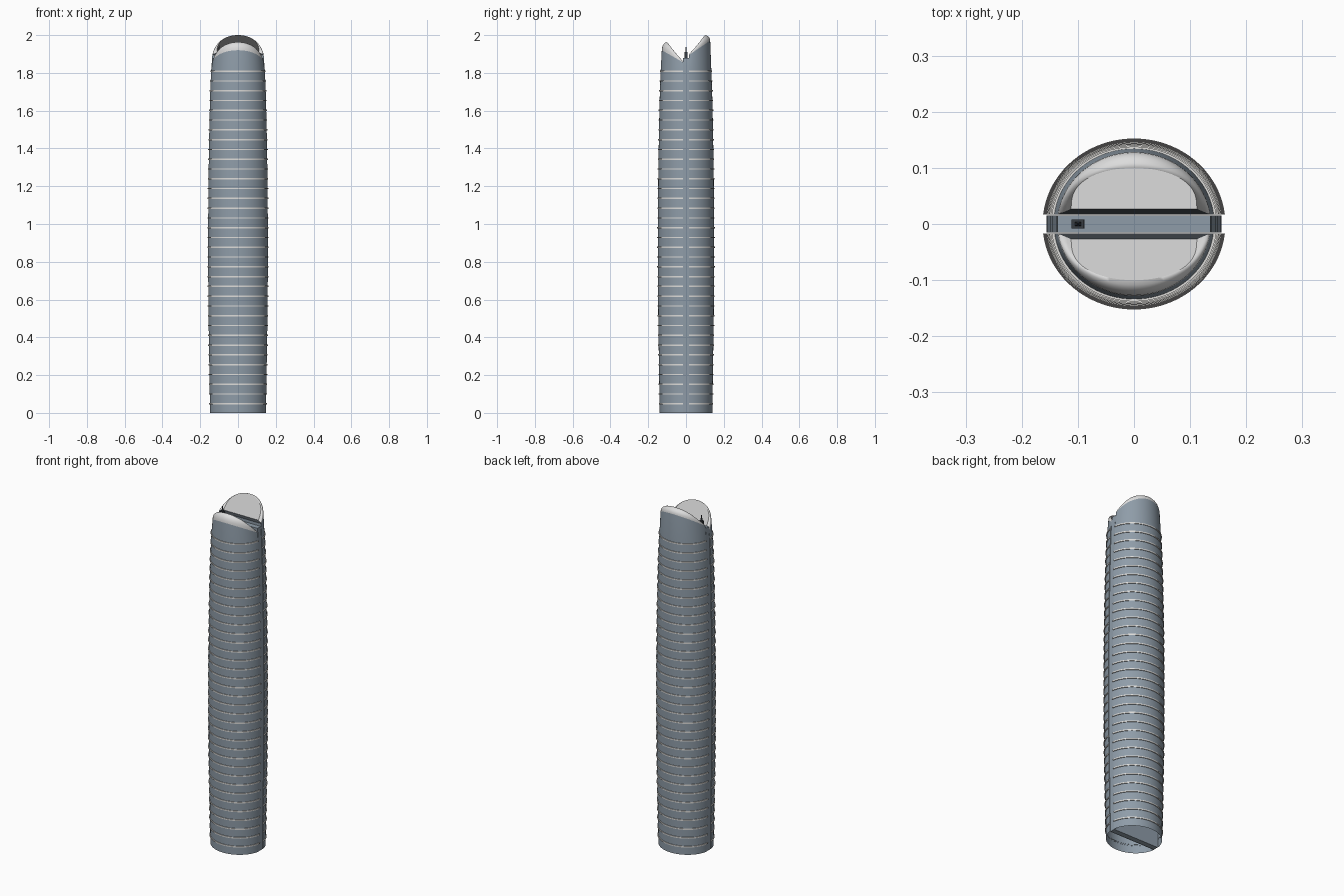
import bpy, bmesh, math

if "Cube" in bpy.data.objects:
    bpy.data.objects.remove(bpy.data.objects["Cube"], do_unlink=True)


def material(name, rgb):
    m = bpy.data.materials.new(name)
    m.use_nodes = True
    m.diffuse_color = (*rgb, 1)
    m.node_tree.nodes["Principled BSDF"].inputs["Base Color"].default_value = (*rgb, 1)
    return m


GLASS = material("blue grey glass", (0.275, 0.335, 0.395))
CAP = material("pale cap", (0.72, 0.72, 0.72))
DARK = material("dark trim", (0.04, 0.047, 0.055))
RIB = material("pale rib", (0.73, 0.72, 0.7))

PROFILE = [(0, .149), (.25, .153), (.5, .157), (.75, .159), (1, .159), (1.25, .157),
           (1.5, .153), (1.7, .148), (1.8, .144), (1.86, .141), (2, .128)]
ASPECT, GAP, SEG = 0.935, 0.017, 40


def radius(z):
    for (z0, r0), (z1, r1) in zip(PROFILE, PROFILE[1:]):
        if z <= z1:
            return r0 + (r1 - r0) * (z - z0) / (z1 - z0)
    return PROFILE[-1][1]


def arc(r):
    """Half ellipse cut off at the central slot, as (x, distance from slot plane)."""
    start = math.asin(GAP / (r * ASPECT))
    for i in range(SEG + 1):
        a = start + (math.pi - 2 * start) * i / SEG
        yield r * math.cos(a), r * ASPECT * math.sin(a)


def cap_outline():
    """Squarer half outline of the inclined roof plane."""
    for i in range(SEG + 1):
        a = math.pi * i / SEG
        yield 0.112 * math.cos(a), 0.027 + 0.073 * max(math.sin(a), 0) ** 0.75


def finish(bm, name, mats, angle=35):
    bmesh.ops.recalc_face_normals(bm, faces=bm.faces)
    me = bpy.data.meshes.new(name)
    bm.to_mesh(me)
    bm.free()
    ob = bpy.data.objects.new(name, me)
    bpy.context.collection.objects.link(ob)
    for m in mats:
        me.materials.append(m)
    bpy.ops.object.select_all(action='DESELECT')
    ob.select_set(True)
    bpy.context.view_layer.objects.active = ob
    bpy.ops.object.shade_smooth_by_angle(angle=math.radians(angle))
    return me


def half_tower(name, side, lift, slope):
    bm = bmesh.new()

    def ring(points):
        return [bm.verts.new((x, side * y, z)) for x, y, z in points]

    # Curved wall, ending in a sloping upper edge
    rings = [ring((x, y, z) for x, y in arc(radius(z))) for z, _ in PROFILE[:-2]]
    edge = [(x, y, 1.847 + lift + slope * y) for x, y in arc(0.137)]
    rings.append(ring(edge))
    wall_rings = len(rings)
    # Rounded shoulder easing into the inclined cap plane
    inner = [(x, y, 1.833 + lift + 1.3 * y) for x, y in cap_outline()]
    for t in (.2, .4, .6, .8, 1):
        s = 1 - math.cos(t * math.pi / 2)
        u = math.sin(t * math.pi / 2)
        rings.append(ring((a[0] + (b[0] - a[0]) * s, a[1] + (b[1] - a[1]) * s,
                           a[2] + (b[2] - a[2]) * u) for a, b in zip(edge, inner)))
    for k, (a, b) in enumerate(zip(rings, rings[1:])):
        for i in range(SEG):
            f = bm.faces.new((a[i], a[i + 1], b[i + 1], b[i]))
            f.material_index = int(k >= wall_rings - 1)
    bm.faces.new(rings[-1]).material_index = 1
    # Dark bevel along the slot, then the flat slot wall
    outline = [r[0] for r in rings[wall_rings - 1:]] + [r[-1] for r in reversed(rings[wall_rings - 1:])]
    bevel = bm.faces.new(outline)
    bevel.material_index = 2
    for a, b in zip(rings[:wall_rings], rings[1:wall_rings]):
        bm.faces.new((a[0], b[0], b[-1], a[-1]))
    for e in bevel.edges:
        e.smooth = False
    me = finish(bm, name, (GLASS, CAP, DARK), 65)
    # The roof plane shades softly upward, like the shoulder around it
    normals = [(0, 0, 0)] * len(me.loops)
    for p in me.polygons:
        if p.material_index == 1 and p.loop_total > SEG:
            for i in p.loop_indices:
                normals[i] = (0, 0, 1)
    me.normals_split_custom_set(normals)


def ribs(name, side):
    # Thin pale floor ledges wrapped around one half
    bm = bmesh.new()
    count, thick = 35, 0.007
    for n in range(count):
        z = 0.048 + n * 0.0518
        r = radius(z)
        loops = [[bm.verts.new((x, side * y, h)) for x, y in arc(rad)]
                 for rad, h in ((r - .001, z - thick / 2), (r + .004, z - thick / 2),
                                (r + .004, z + thick / 2), (r - .001, z + thick / 2))]
        for a, b in zip(loops, loops[1:]):
            for i in range(SEG):
                bm.faces.new((a[i], a[i + 1], b[i + 1], b[i]))
        for end in (0, -1):
            bm.faces.new([l[end] for l in loops])
    finish(bm, name, (RIB,))


for label, side, lift, slope in (("front", -1, 0, .57), ("back", 1, 0.037, .68)):
    half_tower(label + "_half", side, lift, slope)
    ribs(label + "_ribs", side)

# Spine filling the slot
bm = bmesh.new()
loops = []
for z, r in PROFILE[:-1] + [(1.88, .139)]:
    w = r - 0.003
    loops.append([bm.verts.new((sx * w, sy * (GAP - .002), z))
                  for sx, sy in ((-1, -1), (1, -1), (1, 1), (-1, 1))])
for a, b in zip(loops, loops[1:]):
    for i in range(4):
        j = (i + 1) % 4
        bm.faces.new((a[i], a[j], b[j], b[i]))
bm.faces.new(loops[0])
bm.faces.new(loops[-1])
finish(bm, "central_spine", (GLASS,))


# Roof mast: a small block with a tapered needle
def mast_part(name, r0, r1, z0, z1):
    bm = bmesh.new()
    bmesh.ops.create_cone(bm, cap_ends=True, segments=4, radius1=r0, radius2=r1, depth=z1 - z0)
    for v in bm.verts:
        x, y = v.co.x, v.co.y
        v.co.x, v.co.y = (x - y) * .85 - 0.1, (x + y) * .6
        v.co.z += (z0 + z1) / 2
    finish(bm, name, (DARK,))


mast_part("mast_base", 0.014, 0.013, 1.87, 1.91)
mast_part("mast_needle", 0.006, 0.001, 1.91, 1.945)
